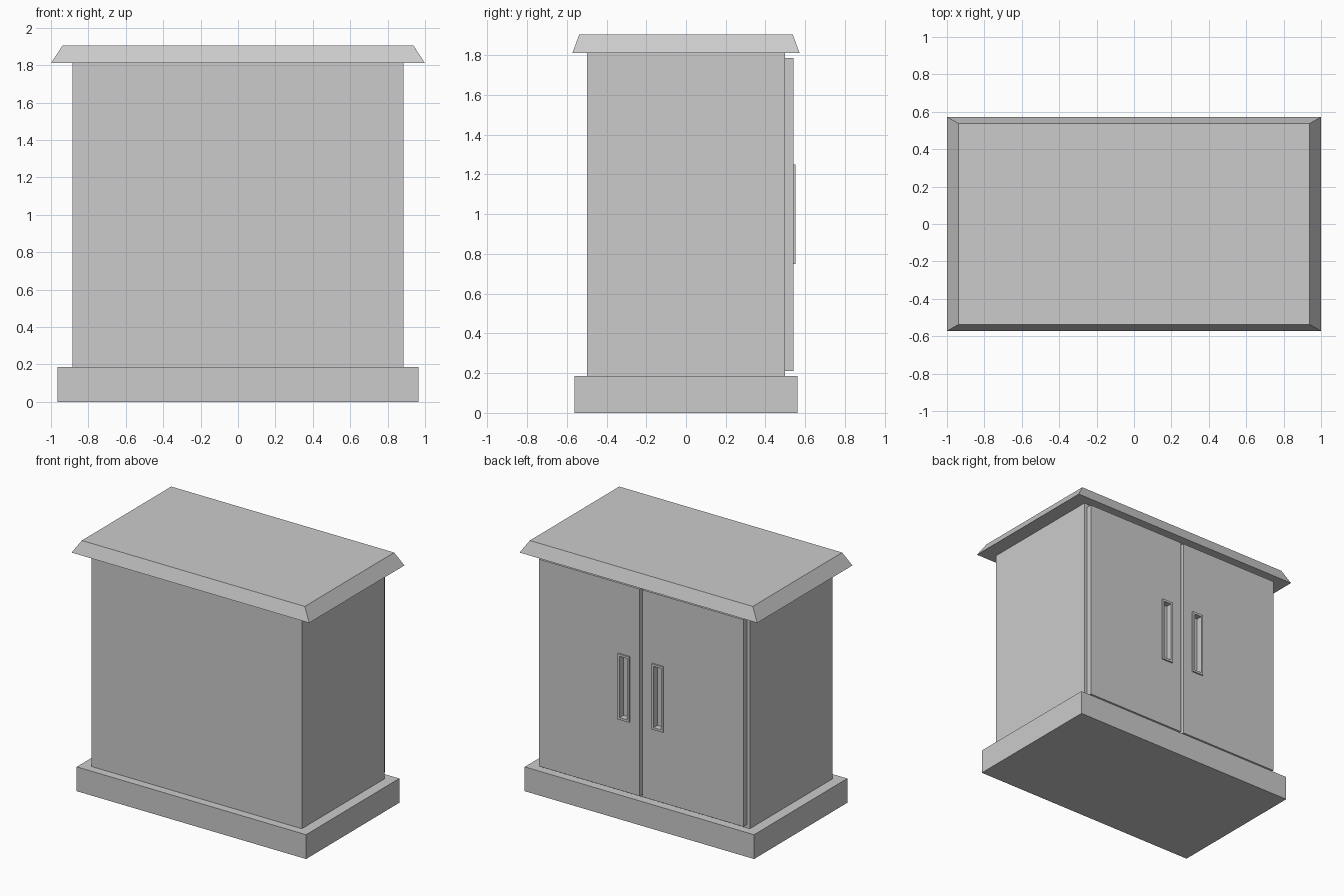
import bpy, bmesh

if "Cube" in bpy.data.objects:
    bpy.data.objects.remove(bpy.data.objects["Cube"])


def block(name, x, y, z, taper=(0, 0)):
    """Box spanning the given ranges; taper pulls the top face inwards."""
    bm = bmesh.new()
    bmesh.ops.create_cube(bm, size=1)
    for v in bm.verts:
        top = v.co.z > 0
        sx, sy = (1 if v.co.x > 0 else -1), (1 if v.co.y > 0 else -1)
        v.co.x = x[sx > 0] - (sx * taper[0] if top else 0)
        v.co.y = y[sy > 0] - (sy * taper[1] if top else 0)
        v.co.z = z[top]
    mesh = bpy.data.meshes.new(name)
    bm.to_mesh(mesh)
    bm.free()
    obj = bpy.data.objects.new(name, mesh)
    bpy.context.collection.objects.link(obj)
    return obj


# Carcass: plinth, cabinet body, bevelled top
block("plinth", (-0.965, 0.965), (-0.56, 0.56), (0, 0.185))
block("cabinet_body", (-0.885, 0.885), (-0.497, 0.497), (0.185, 1.81))
block("cabinet_top", (-1, 1), (-0.572, 0.572), (1.81, 1.905), (0.062, 0.035))

# Door and raised handle rim, both on the back (+y) side
door = block("door", (0.012, 0.86), (0.497, 0.54), (0.21, 1.785))
rim = block("handle_rim", (0.095, 0.19), (0.54, 0.55), (0.75, 1.25))

# Recessed finger pull cut through the rim into the door
cutter = block("pull_cutter", (0.112, 0.173), (0.503, 0.6), (0.767, 1.233))
cutter.hide_render = True
cutter.hide_viewport = True
cutter.display_type = 'WIRE'

# Cut the pull, then mirror to the other door
for obj in (door, rim):
    cut = obj.modifiers.new("cut_pull", 'BOOLEAN')
    cut.operation = 'DIFFERENCE'
    cut.solver = 'EXACT'
    cut.object = cutter
    obj.modifiers.new("other_side", 'MIRROR').use_axis[0] = True
